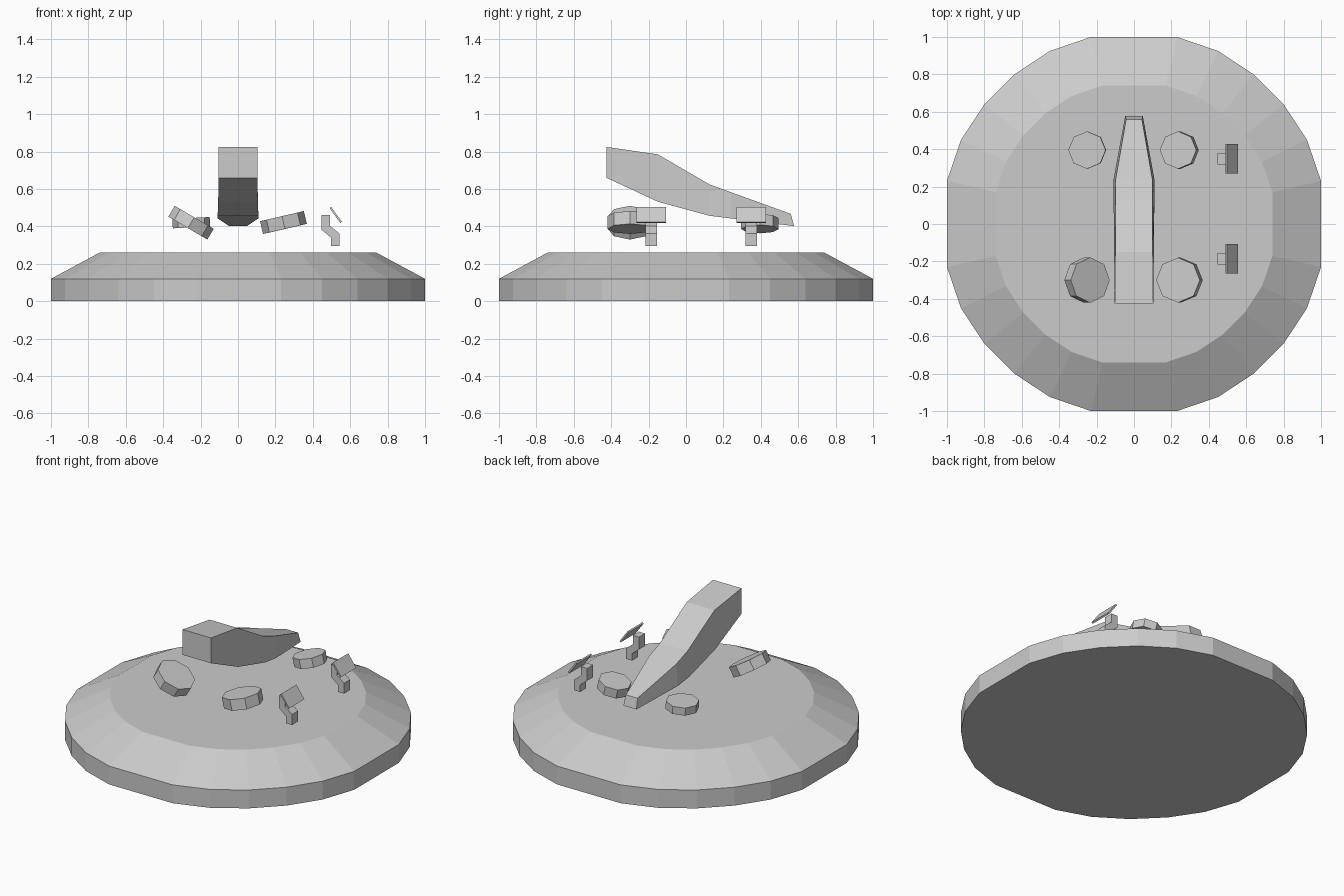
import bpy, bmesh, math
from mathutils import Matrix

cube = bpy.data.objects.get("Cube")
if cube:
    bpy.data.objects.remove(cube, do_unlink=True)

grey = bpy.data.materials.new("light_grey")
grey.use_nodes = True
grey.diffuse_color = (0.6, 0.6, 0.6, 1)
grey.node_tree.nodes["Principled BSDF"].inputs["Base Color"].default_value = grey.diffuse_color


def add_object(name, bm):
    bmesh.ops.recalc_face_normals(bm, faces=bm.faces)
    mesh = bpy.data.meshes.new(name)
    bm.to_mesh(mesh)
    bm.free()
    mesh.materials.append(grey)
    obj = bpy.data.objects.new(name, mesh)
    bpy.context.collection.objects.link(obj)
    return obj


def loft(name, rings):
    """Closed solid through rings with equal point counts."""
    bm = bmesh.new()
    loops = [[bm.verts.new(p) for p in ring] for ring in rings]
    n = len(loops[0])
    for a, b in zip(loops, loops[1:]):
        for i in range(n):
            j = (i + 1) % n
            bm.faces.new((a[i], a[j], b[j], b[i]))
    bm.faces.new(loops[0])
    bm.faces.new(loops[-1])
    return add_object(name, bm)


# Round base: rounded outline mirrored from one quadrant, with a sloped rim
quadrant = [(1, .23), (.925, .45), (.8, .64), (.64, .8), (.45, .925), (.23, 1)]
outline = []
for turn in range(4):
    c, s = round(math.cos(turn * math.pi / 2)), round(math.sin(turn * math.pi / 2))
    outline += [(c * x - s * y, s * x + c * y) for x, y in quadrant]
loft("base", [[(x * k, y * k, z) for x, y in outline]
              for k, z in ((1, 0), (1, .12), (.74, .26))])

# Slanted body: top and bottom (y, z, half width) at each station
stations = [((-.425, .825, .103), (-.425, .66, .104)),
            ((-.15, .785, .1), (-.15, .532, .106)),
            ((.125, .625, .099), (.125, .457, .109)),
            ((.24, .583, .098), (.24, .443, .109)),
            ((.56, .467, .042), (.578, .402, .047))]
loft("body", [[(-tw, ty, tz), (tw, ty, tz), (bw, by, bz), (-bw, by, bz)]
              for (ty, tz, tw), (by, bz, bw) in stations])


# Eight-sided discs, each tilted about the y axis
def disc(name, centre, radius, thickness, tilt):
    bm = bmesh.new()
    place = Matrix.Translation(centre) @ Matrix.Rotation(math.radians(tilt), 4, 'Y')
    bmesh.ops.create_cone(bm, cap_ends=True, segments=8, radius1=radius,
                          radius2=radius, depth=thickness, matrix=place)
    add_object(name, bm)


disc("front_left_disc", (.243, -.3, .421), .12, .07, -13)
disc("front_right_disc", (-.251, -.3, .42), .121, .067, 30.5)
disc("back_left_disc", (.242, .395, .415), .1, .06, -13)
disc("back_right_disc", (-.25, .395, .42), .1, .05, -3)


# Bent brackets carrying thin slanted plates
def extrude_y(name, profile, y, half):
    loft(name, [[(x, y + d, z) for x, z in profile] for d in (-half, half)])


bracket = [(.498, .295), (.542, .295), (.542, .363), (.492, .403),
           (.492, .462), (.447, .462), (.447, .382), (.498, .34)]
plate = [(.49, .498), (.497, .505), (.555, .425), (.547, .419)]
for side, y in (("front", -.186), ("back", .349)):
    extrude_y(side + "_bracket", bracket, y, .031)
    extrude_y(side + "_plate", plate, y, .078)
